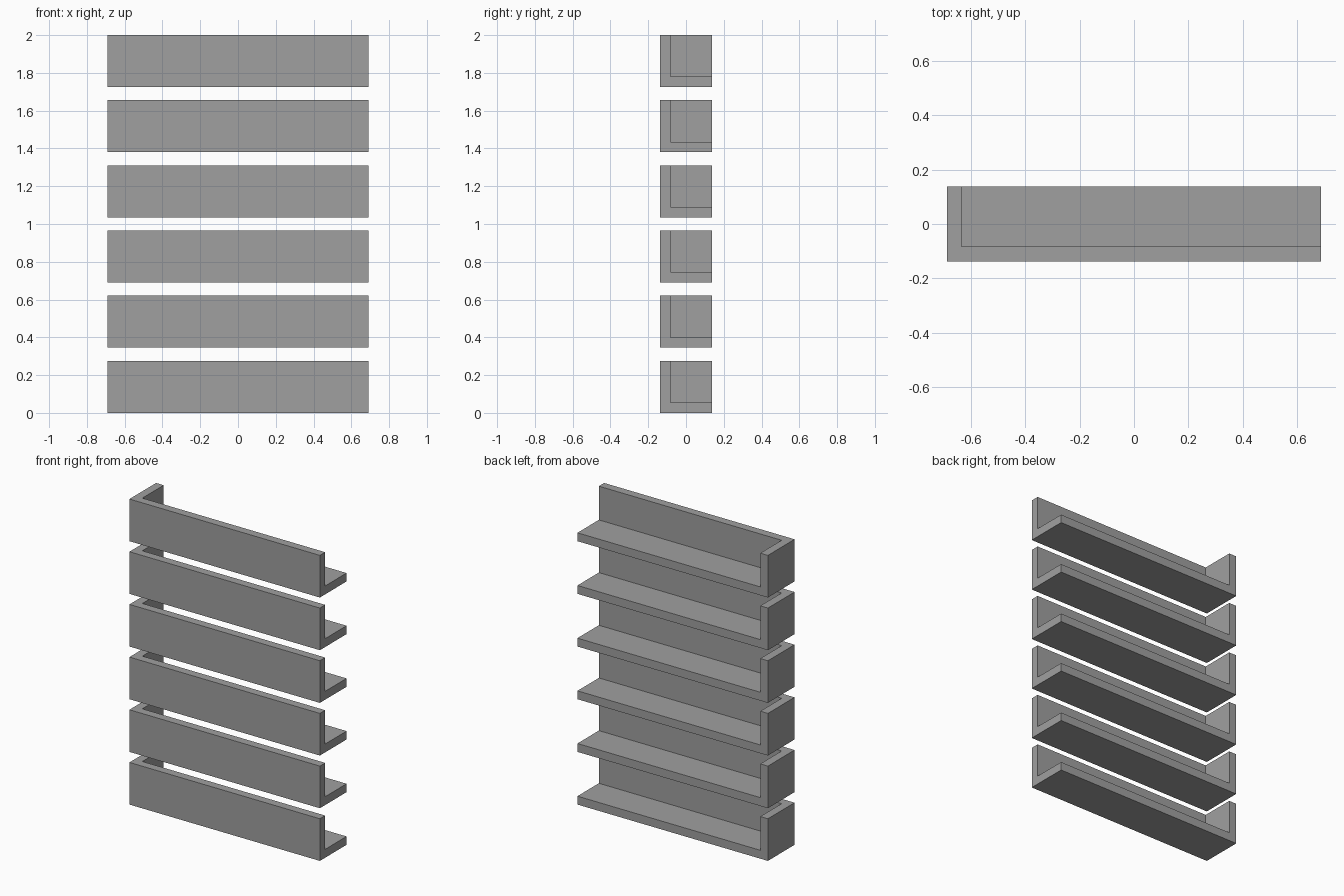
import bpy
import bmesh

cube = bpy.data.objects.get("Cube")
if cube:
    bpy.data.objects.remove(cube, do_unlink=True)

COUNT = 6
PITCH = 0.345
WALL = 0.055
LOW = (-0.69, -0.138, 0.0)
HIGH = (0.69, 0.138, 0.276)
INNER = tuple(v + WALL for v in LOW)

# Plain grey material
grey = bpy.data.materials.new("grey")
grey.use_nodes = True
colour = (0.35, 0.35, 0.35, 1)
grey.diffuse_color = colour
grey.node_tree.nodes["Principled BSDF"].inputs["Base Color"].default_value = colour


def shelf_mesh():
    """Block with one corner carved out: floor, front lip and one end wall."""
    bm = bmesh.new()

    def face(axis, level, outline):
        verts = []
        for u, v in outline:
            co = [0, 0, 0]
            b, c = (axis + 1) % 3, (axis + 2) % 3
            co[axis], co[b], co[c] = level[axis], u[b], v[c]
            verts.append(bm.verts.new(co))
        bm.faces.new(verts)

    lo, n, hi = LOW, INNER, HIGH
    for axis in range(3):
        # Outer side, L-shaped rim and inner wall along each axis
        face(axis, lo, [(lo, lo), (hi, lo), (hi, hi), (lo, hi)])
        face(axis, hi, [(lo, lo), (hi, lo), (hi, n), (n, n), (n, hi), (lo, hi)])
        face(axis, n, [(n, n), (hi, n), (hi, hi), (n, hi)])
    bmesh.ops.remove_doubles(bm, verts=bm.verts, dist=0.0001)
    bmesh.ops.recalc_face_normals(bm, faces=bm.faces)
    mesh = bpy.data.meshes.new("shelf")
    bm.to_mesh(mesh)
    bm.free()
    mesh.materials.append(grey)
    return mesh


# Stack of identical shelves
mesh = shelf_mesh()
for i in range(COUNT):
    shelf = bpy.data.objects.new(f"shelf_{i + 1}", mesh)
    shelf.location.z = i * PITCH
    bpy.context.collection.objects.link(shelf)
